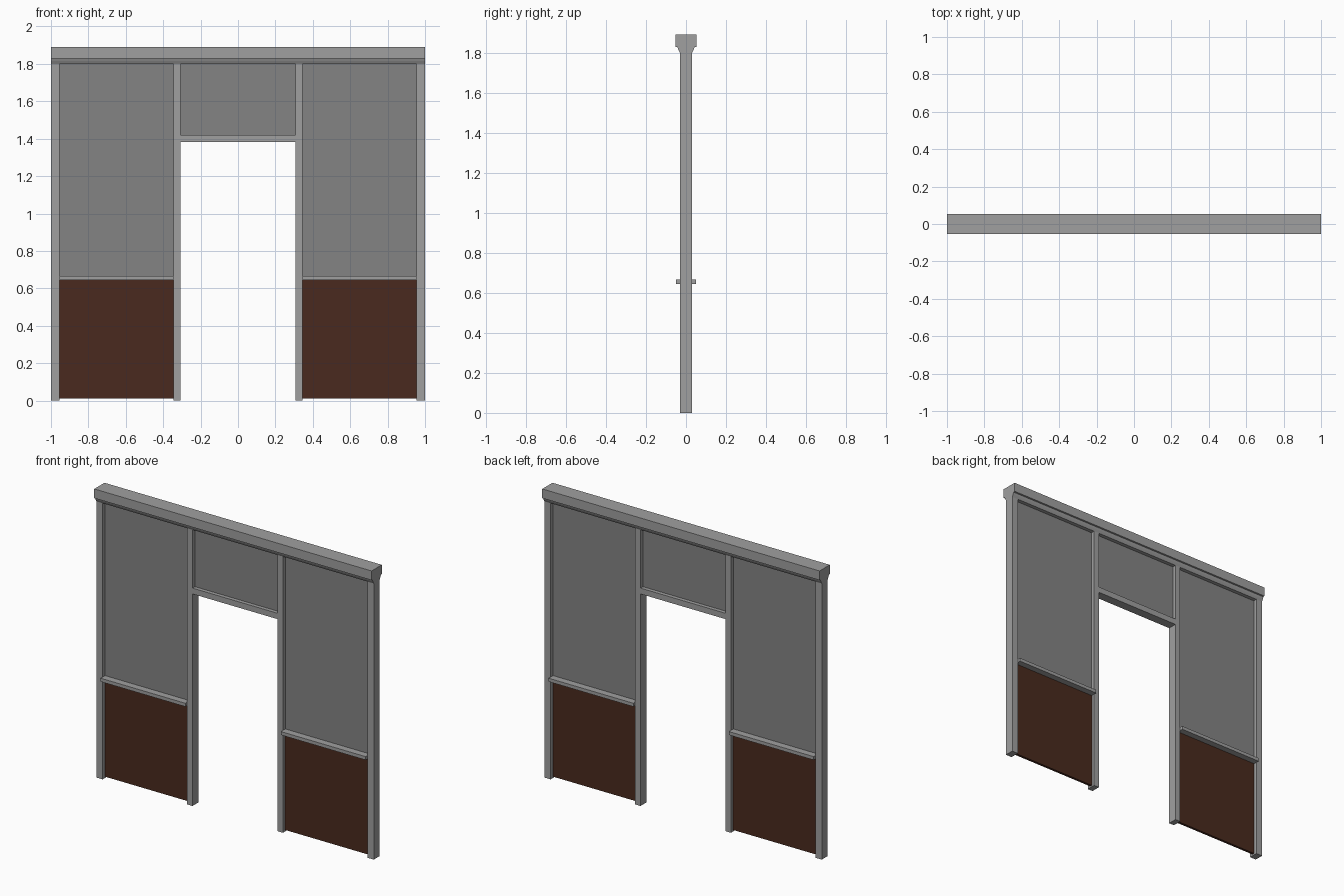
import bpy, bmesh

if "Cube" in bpy.data.objects:
    bpy.data.objects.remove(bpy.data.objects["Cube"])


def material(name, rgb):
    m = bpy.data.materials.new(name)
    m.diffuse_color = (*rgb, 1)
    m.use_nodes = True
    m.node_tree.nodes["Principled BSDF"].inputs["Base Color"].default_value = m.diffuse_color
    return m


def extrude_x(name, profile, x0, x1, mat):
    """Extrude a closed (y, z) profile from x0 to x1."""
    bm = bmesh.new()
    face = bm.faces.new([bm.verts.new((x0, y, z)) for y, z in profile])
    ext = bmesh.ops.extrude_face_region(bm, geom=[face])
    verts = [v for v in ext["geom"] if isinstance(v, bmesh.types.BMVert)]
    bmesh.ops.translate(bm, verts=verts, vec=(x1 - x0, 0, 0))
    bmesh.ops.recalc_face_normals(bm, faces=bm.faces)
    me = bpy.data.meshes.new(name)
    bm.to_mesh(me)
    bm.free()
    me.materials.append(mat)
    ob = bpy.data.objects.new(name, me)
    bpy.context.collection.objects.link(ob)
    return ob


def box(name, x0, x1, half_y, z0, z1, mat):
    h = half_y
    return extrude_x(name, [(-h, z0), (h, z0), (h, z1), (-h, z1)], x0, x1, mat)


frame = material("frame_grey", (0.35, 0.35, 0.35))
plaster = material("wall_grey", (0.23, 0.23, 0.23))
wood = material("dark_wood", (0.068, 0.023, 0.013))

DOOR, JAMB, SIDE, END = 0.307, 0.345, 0.955, 1.0
TOP = 1.802

# Cornice beam with a small ledge and steep moulding underneath
half = [(0.03, 1.80), (0.038, 1.815), (0.043, 1.828), (0.0525, 1.83), (0.0525, 1.89)]
extrude_x("cornice_beam", half + [(-y, z) for y, z in reversed(half)], -END, END, frame)

# Lintel and panel above the doorway
box("door_lintel", -DOOR, DOOR, 0.03, 1.382, 1.42, frame)
box("over_door_panel", -DOOR, DOOR, 0.005, 1.42, TOP, plaster)

# Posts, rails and panels on both sides of the doorway
for side, s in (("left", -1), ("right", 1)):
    def span(a, b):
        return sorted((s * a, s * b))
    box(side + "_outer_post", *span(SIDE, END), 0.03, 0, TOP, frame)
    box(side + "_door_post", *span(DOOR, JAMB), 0.03, 0, TOP, frame)
    box(side + "_dado_rail", *span(JAMB, SIDE), 0.05, 0.645, 0.667, frame)
    box(side + "_upper_panel", *span(JAMB, SIDE), 0.005, 0.66, TOP, plaster)
    box(side + "_wainscot", *span(JAMB, SIDE), 0.008, 0.01, 0.65, wood)
